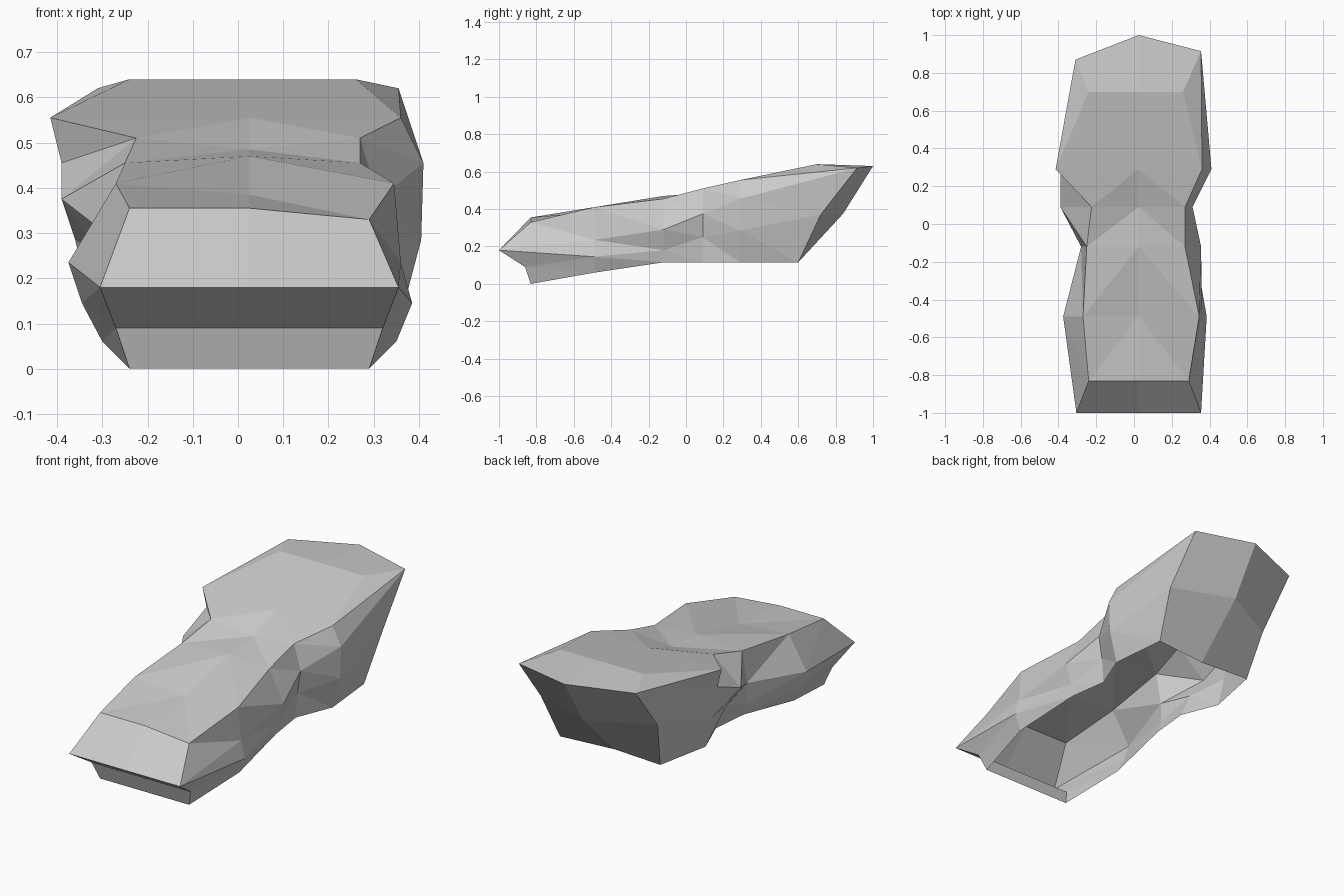
import bpy
import bmesh

default_cube = bpy.data.objects.get("Cube")
if default_cube:
    bpy.data.objects.remove(default_cube, do_unlink=True)

CENTRE_X = 0.025

# Inner cross-sections: depth, heights and side positions run from rim up to shoulder
SECTIONS = [
    dict(y=-.49, heights=(.06, .145, .235, .41), crown=.385,
         negative=(-.3, -.345, -.375, -.27), positive=(.35, .385, .36, .345)),
    dict(y=-.12, heights=(.115, .18, .29, .455), crown=.47,
         negative=(-.26, -.28, -.28, -.25), positive=(.31, .32, .355, .27)),
    dict(y=.09, heights=(.115, .25, .375, .51), crown=.485,
         negative=(-.24, -.3, -.39, -.225), positive=(.28, .29, .31, .27)),
    dict(y=.29, heights=(.115, .285, .455, .555), crown=.555,
         negative=(-.32, -.36, -.39, -.415), positive=(.36, .405, .41, .36)),
]

# End walls, rim to shoulder: negative corner, middle (y, z), positive corner
FRONT_WALL = [
    ((-.24, -.83, 0), (-.83, 0), (.29, -.83, 0)),
    ((-.27, -.86, .09), (-.86, .09), (.32, -.86, .09)),
    ((-.305, -1, .18), (-1, .18), (.355, -1, .18)),
    ((-.24, -.83, .355), (-.83, .355), (.29, -.83, .33)),
]
BACK_WALL = [
    ((-.26, .59, .115), (.57, .115), (.33, .6, .115)),
    ((-.3, .67, .37), (.84, .375), (.36, .72, .37)),
    ((-.31, .87, .62), (1, .63), (.355, .915, .62)),
    ((-.24, .7, .64), (.7, .64), (.26, .7, .64)),
]


def make_section(bm, section):
    """One arch of vertices from the negative rim over the crown to the other rim."""
    y = section["y"]
    left = [(x, y, z) for x, z in zip(section["negative"], section["heights"])]
    right = [(x, y, z) for x, z in zip(section["positive"], section["heights"])]
    points = left + [(CENTRE_X, y, section["crown"])] + right[::-1]
    return [bm.verts.new(p) for p in points]


def make_wall(bm, rows, flip):
    """Close one end and return the arch around its border."""
    grid = [[bm.verts.new(a), bm.verts.new((CENTRE_X, *m)), bm.verts.new(b)]
            for a, m, b in rows]
    for low, high in zip(grid, grid[1:]):
        for i in range(2):
            quad = [low[i], low[i + 1], high[i + 1], high[i]]
            bm.faces.new(quad[::-1] if flip else quad)
    left = [row[0] for row in grid]
    right = [row[2] for row in grid]
    return left + [grid[-1][1]] + right[::-1]


def bridge(bm, a, b):
    """Join two arches with flat triangles, folding each patch along its ridge."""
    shoulder = len(a) // 2 - 1
    for k in range(len(a) - 1):
        forward = k == shoulder or k > shoulder + 1
        if forward:
            bm.faces.new((a[k], a[k + 1], b[k + 1]))
            bm.faces.new((a[k], b[k + 1], b[k]))
        else:
            bm.faces.new((a[k], a[k + 1], b[k]))
            bm.faces.new((a[k + 1], b[k + 1], b[k]))


# Stone shell, open underneath
bm = bmesh.new()
arches = [make_wall(bm, FRONT_WALL, False)]
arches += [make_section(bm, section) for section in SECTIONS]
arches.append(make_wall(bm, BACK_WALL, True))
for near, far in zip(arches, arches[1:]):
    bridge(bm, near, far)

mesh = bpy.data.meshes.new("rock_shell")
bm.to_mesh(mesh)
bm.free()
rock = bpy.data.objects.new("rock_shell", mesh)
bpy.context.collection.objects.link(rock)

# Plain grey stone
stone = bpy.data.materials.new("stone_grey")
stone.use_nodes = True
grey = (.6, .6, .6, 1)
stone.diffuse_color = grey
for node in stone.node_tree.nodes:
    if node.type == "BSDF_PRINCIPLED":
        node.inputs["Base Color"].default_value = grey
        node.inputs["Roughness"].default_value = .9
mesh.materials.append(stone)
